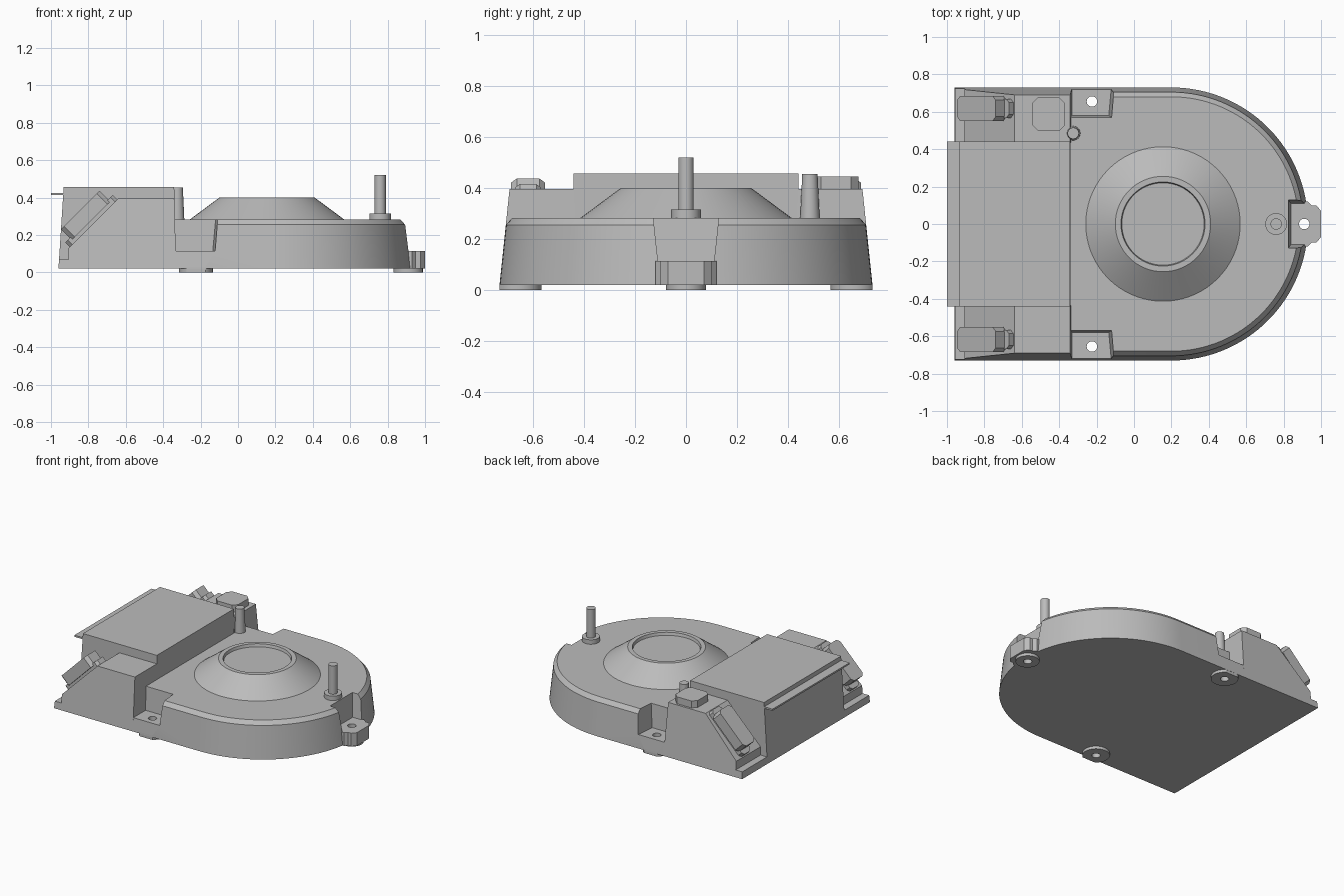
import bpy, bmesh, math
from mathutils import Matrix

cube = bpy.data.objects.get("Cube")
if cube:
    bpy.data.objects.remove(cube, do_unlink=True)

grey = bpy.data.materials.new("plain_grey")
grey.use_nodes = True
grey.diffuse_color = (0.5, 0.5, 0.5, 1)
grey.node_tree.nodes["Principled BSDF"].inputs["Base Color"].default_value = (0.5, 0.5, 0.5, 1)


def activate(obj):
    bpy.ops.object.select_all(action='DESELECT')
    obj.select_set(True)
    bpy.context.view_layer.objects.active = obj


def smooth(obj):
    activate(obj)
    bpy.ops.object.shade_smooth_by_angle(angle=math.radians(25))


def loft(name, rings, matrix=None):
    """Skin a stack of equal-length rings and cap both ends."""
    bm = bmesh.new()
    loops = [[bm.verts.new(p) for p in ring] for ring in rings]
    for a, b in zip(loops, loops[1:]):
        for i in range(len(a)):
            j = (i + 1) % len(a)
            bm.faces.new((a[i], a[j], b[j], b[i]))
    bm.faces.new(loops[0][::-1])
    bm.faces.new(loops[-1])
    if matrix:
        bm.transform(matrix)
    bmesh.ops.recalc_face_normals(bm, faces=bm.faces)
    mesh = bpy.data.meshes.new(name)
    bm.to_mesh(mesh)
    bm.free()
    mesh.materials.append(grey)
    obj = bpy.data.objects.new(name, mesh)
    bpy.context.collection.objects.link(obj)
    return obj


def prism(name, outline, z0, z1, matrix=None):
    return loft(name, [[(x, y, z) for x, y in outline] for z in (z0, z1)], matrix)


def turned(name, x, y, profile, sides=48):
    """Round part from (radius, height) steps."""
    turns = [math.tau * i / sides for i in range(sides)]
    obj = loft(name, [[(x + r * math.cos(t), y + r * math.sin(t), z) for t in turns]
                      for r, z in profile])
    smooth(obj)
    return obj


def octagon(cx, cy, hx, hy, c):
    """Rectangle with clipped corners."""
    return [(cx + sx * (hx - a), cy + sy * (hy - b)) for sx, sy, a, b in (
        (1, 1, 0, c), (1, 1, c, 0), (-1, 1, c, 0), (-1, 1, 0, c),
        (-1, -1, 0, c), (-1, -1, c, 0), (1, -1, c, 0), (1, -1, 0, c))]


def boolean(target, tool, operation):
    mod = target.modifiers.new("boolean", 'BOOLEAN')
    mod.operation, mod.object, mod.solver = operation, tool, 'EXACT'
    activate(target)
    bpy.ops.object.modifier_apply(modifier=mod.name)
    bpy.data.objects.remove(tool, do_unlink=True)


# Rounded housing with drafted wall and chamfered rim
FLOOR, DECK, LEDGE = 0.02, 0.283, 0.115


def d_shape(radius, z, steps=64):
    arc = [math.pi * (i / steps - 0.5) for i in range(steps + 1)]
    pts = [(0.2 + radius * math.cos(t), radius * math.sin(t), z) for t in arc]
    return pts + [(-0.345, radius, z), (-0.345, -radius, z)]


housing = loft("housing", [d_shape(0.73, FLOOR), d_shape(0.705, 0.255), d_shape(0.68, DECK)])


# Drafted recesses above the mounting ledges
def recess(low, high):
    return loft("recess_cutter", [[(x, y, LEDGE) for x, y in low],
                                  [(x, y, DECK + 0.02) for x, y in high]])


for s in (1, -1):
    boolean(housing, recess(
        [(-0.4, s * 0.58), (-0.135, s * 0.58), (-0.115, s * 0.8), (-0.4, s * 0.8)],
        [(-0.4, s * 0.567), (-0.118, s * 0.567), (-0.098, s * 0.8), (-0.4, s * 0.8)]), 'DIFFERENCE')
boolean(housing, recess([(0.84, -0.11), (1.1, -0.11), (1.1, 0.11), (0.84, 0.11)],
                        [(0.823, -0.13), (1.1, -0.13), (1.1, 0.13), (0.823, 0.13)]), 'DIFFERENCE')

# Projecting end lug
half = [(0.8, 0.11), (0.93, 0.12), (0.95, 0.1), (0.975, 0.1), (1.0, 0.07)]
lug = half + [(x, -y) for x, y in reversed(half)]
boolean(housing, prism("lug", lug, FLOOR, LEDGE), 'UNION')

# Feet, trimmed to the side walls, and screw holes
mounts = [(-0.225, 0.655, 0.09), (-0.225, -0.655, 0.09), (0.91, 0, 0.078)]
for x, y, r in mounts:
    foot = turned("foot", x, y, [(r, 0), (r, FLOOR + 0.01)])
    trim = prism("foot_trim", [(-1, -0.729), (1, -0.729), (1, 0.729), (-1, 0.729)], -0.1, 0.1)
    boolean(foot, trim, 'INTERSECT')
    boolean(housing, foot, 'UNION')
for x, y, r in mounts:
    boolean(housing, turned("hole_cutter", x, y, [(0.028, -0.1), (0.028, 0.4)], 32), 'DIFFERENCE')
smooth(housing)

# Raised cone with a shallow round dish in its top
turned("cone", 0.155, 0, [(0.413, DECK - 0.01), (0.413, DECK), (0.255, 0.4),
                          (0.225, 0.4), (0.22, 0.38)], 72)

# Tall post on its collar, and short tapered pin
turned("post", 0.76, 0, [(0.058, DECK - 0.01), (0.058, 0.315), (0.03, 0.315), (0.03, 0.52)])
turned("pin", -0.325, 0.485, [(0.042, 0.2), (0.038, DECK), (0.03, 0.455)], 32)

# Central raised box and thin rear lip
loft("raised_box", [
    [(x0, -y, z), (x1, -y, z), (x1, y, z), (x0, y, z)]
    for x0, x1, y, z in ((-0.96, -0.335, 0.442, FLOOR), (-0.932, -0.341, 0.44, 0.456))])
prism("rear_lip", [(-1, -0.44), (-0.92, -0.44), (-0.92, 0.44), (-1, 0.44)], 0.414, 0.426)

# Sloping shoulders with the angled clips
side_profile = [(-0.96, FLOOR), (-0.957, 0.07), (-0.905, 0.07), (-0.905, 0.13),
                (-0.64, 0.395), (-0.341, 0.395), (-0.33, FLOOR)]
tilt = Matrix.Translation((-0.772, 0, 0.263)) @ Matrix.Rotation(math.radians(-45), 4, 'Y')
for s, side in ((1, "left"), (-1, "right")):
    loft(f"{side}_shoulder", [
        [(x, s * 0.435, z) for x, z in side_profile],
        [(x, s * (0.73 - 0.105 * (z - FLOOR)), z) for x, z in side_profile]])
    prism(f"{side}_clip_base", octagon(0, s * 0.618, 0.18, 0.05, 0.018), -0.02, 0.035, tilt)
    prism(f"{side}_clip_body", octagon(0, s * 0.618, 0.146, 0.066, 0.022), 0.02, 0.1, tilt)

# Clipped-corner pad on the left shoulder
prism("pad", octagon(-0.457, 0.587, 0.088, 0.088, 0.03), 0.38, 0.445)
